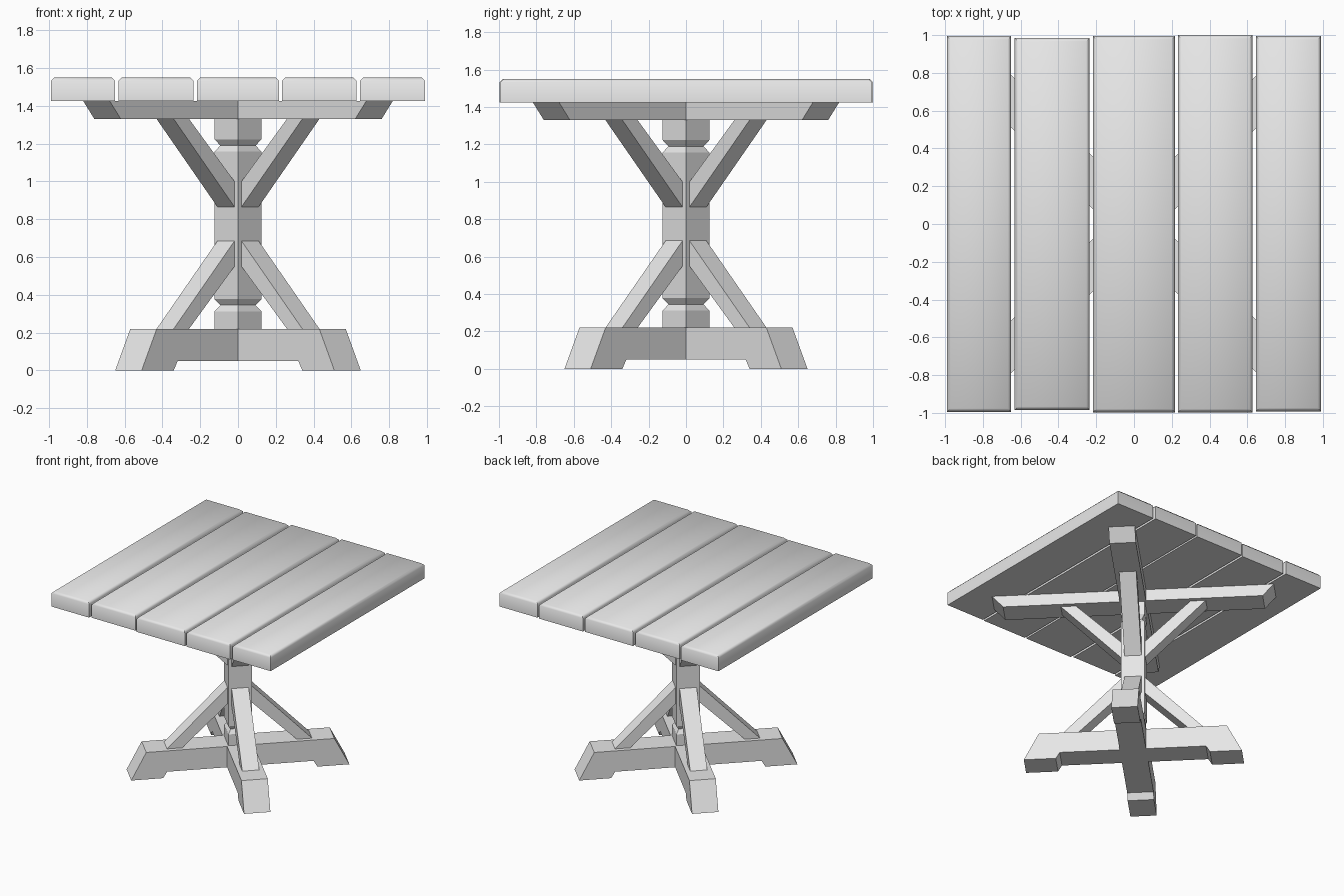
import bpy, bmesh, math
from mathutils import Matrix

cube = bpy.data.objects.get("Cube")
if cube:
    bpy.data.objects.remove(cube, do_unlink=True)

grey = bpy.data.materials.new("plain_grey")
grey.use_nodes = True
colour = (0.8, 0.8, 0.8, 1)
grey.diffuse_color = colour
grey.node_tree.nodes["Principled BSDF"].inputs["Base Color"].default_value = colour


def finish(name, bm):
    bmesh.ops.recalc_face_normals(bm, faces=bm.faces)
    mesh = bpy.data.meshes.new(name)
    bm.to_mesh(mesh)
    bm.free()
    mesh.materials.append(grey)
    obj = bpy.data.objects.new(name, mesh)
    bpy.context.collection.objects.link(obj)
    return obj


def slab(name, profile, half_width, angle):
    """Extrude a (distance, height) profile sideways and turn it about z."""
    bm = bmesh.new()
    face = bm.faces.new([bm.verts.new((s, -half_width, z)) for s, z in profile])
    new = bmesh.ops.extrude_face_region(bm, geom=[face])["geom"]
    side = [v for v in new if isinstance(v, bmesh.types.BMVert)]
    bmesh.ops.translate(bm, verts=side, vec=(0, 2 * half_width, 0))
    bm.transform(Matrix.Rotation(math.radians(angle), 4, 'Z'))
    return finish(name, bm)


def mirrored(half):
    return half + [(-s, z) for s, z in reversed(half)]


# Crossed foot beams with raised middles, and crossed top supports
foot = mirrored([(0.55, 0.05), (0.58, 0), (0.82, 0), (0.707, 0.22)])
support = mirrored([(0.976, 1.33), (1.06, 1.426)])
for i, angle in enumerate((45, 135), 1):
    slab(f"foot_beam_{i}", foot, 0.099, angle)
    slab(f"top_support_{i}", support, 0.099, angle)

# Diagonal braces, above and below the middle of the post
upper = [(0.09, 0.865), (0.545, 1.33), (0.43, 1.33), (0.09, 1.0)]
lower = [(s, 1.55 - z) for s, z in upper]
for i in range(4):
    slab(f"upper_brace_{i + 1}", upper, 0.064, 45 + 90 * i)
    slab(f"lower_brace_{i + 1}", lower, 0.064, 45 + 90 * i)

# Square post turned corner-on, with a V groove near each end
rings = [(0.125, 0.2), (0.125, 0.312), (0.093, 0.345), (0.125, 0.378),
         (0.125, 1.157), (0.093, 1.19), (0.125, 1.223), (0.125, 1.34)]
bm = bmesh.new()
loops = [[bm.verts.new((r * math.cos(k * math.pi / 2), r * math.sin(k * math.pi / 2), z))
          for k in range(4)] for r, z in rings]
for a, b in zip(loops, loops[1:]):
    for k in range(4):
        n = (k + 1) % 4
        bm.faces.new((a[k], a[n], b[n], b[k]))
bm.faces.new(loops[0])
bm.faces.new(loops[-1])
finish("post", bm)

# Tabletop planks: left, right, front and back edges
planks = [(-0.99, -0.65, -0.995, 0.995), (-0.632, -0.235, -0.985, 0.985),
          (-0.217, 0.217, -0.997, 0.995), (0.232, 0.628, -0.997, 1.0),
          (0.646, 0.99, -0.992, 0.994)]
for i, (x0, x1, y0, y1) in enumerate(planks, 1):
    bm = bmesh.new()
    bmesh.ops.create_cube(bm, size=1)
    for v in bm.verts:
        v.co.x = x0 if v.co.x < 0 else x1
        v.co.y = y0 if v.co.y < 0 else y1
        v.co.z = 1.425 if v.co.z < 0 else 1.55
    rim = [e for e in bm.edges if all(v.co.z > 1.5 for v in e.verts)]
    bmesh.ops.bevel(bm, geom=rim, offset=0.018, segments=1, affect='EDGES')
    plank = finish(f"tabletop_plank_{i}", bm)
    bpy.ops.object.select_all(action='DESELECT')
    plank.select_set(True)
    bpy.context.view_layer.objects.active = plank
    bpy.ops.object.shade_smooth_by_angle(angle=math.radians(50))
